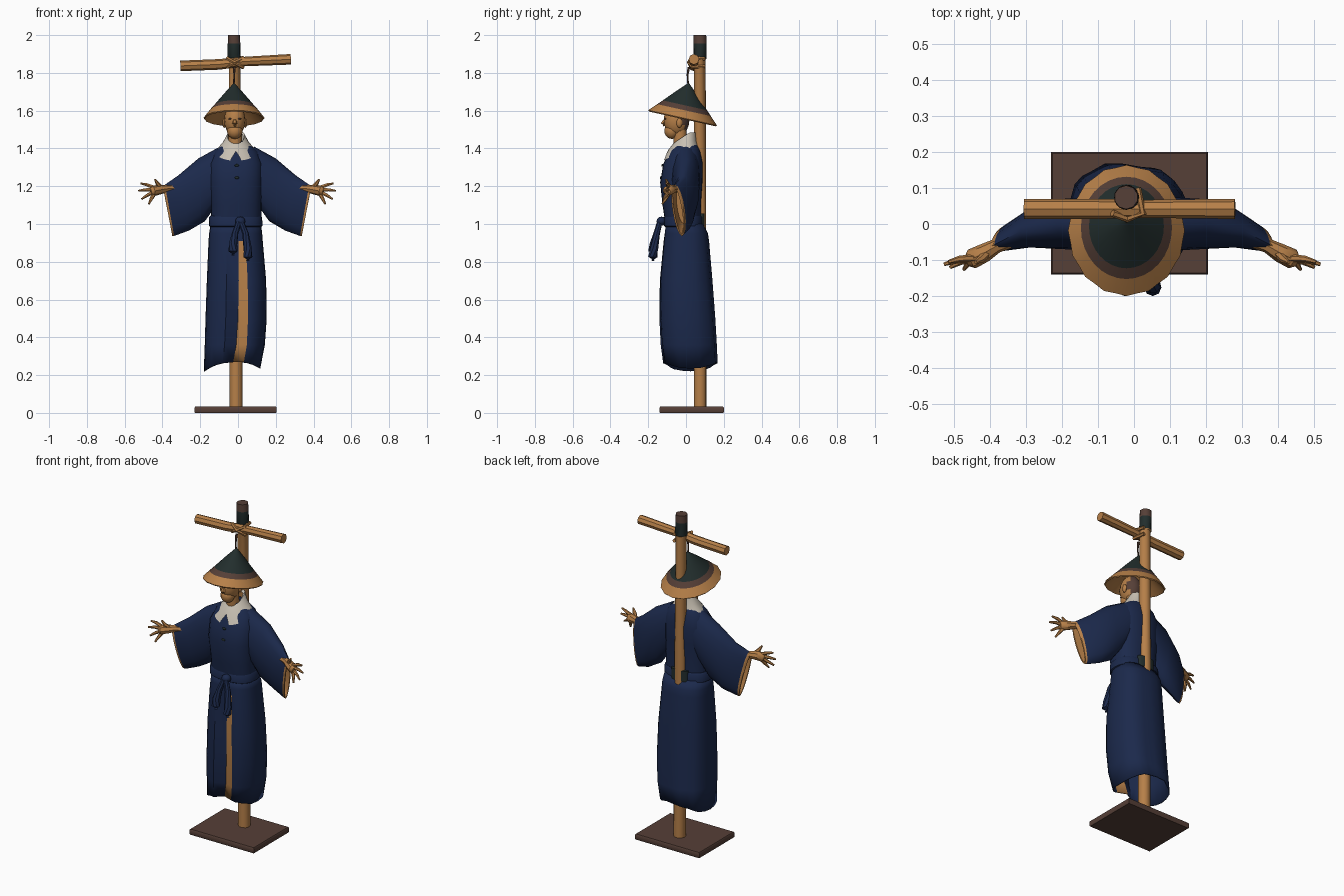
import bpy, bmesh, math
from mathutils import Vector


def material(name, rgb):
    m = bpy.data.materials.new(name)
    m.diffuse_color = (*rgb, 1)
    return m


NAVY = material("navy cloth", (0.011, 0.022, 0.071))
TAN = material("tan wood", (0.47, 0.215, 0.066))
BROWN = material("dark brown", (0.092, 0.05, 0.038))
GREEN = material("blackish green", (0.016, 0.027, 0.026))
WHITE = material("off white", (0.58, 0.53, 0.45))


def finish(name, bm, mats, angle=40):
    bmesh.ops.recalc_face_normals(bm, faces=bm.faces)
    me = bpy.data.meshes.new(name)
    bm.to_mesh(me)
    bm.free()
    for m in mats:
        me.materials.append(m)
    me.shade_smooth()
    me.set_sharp_from_angle(angle=math.radians(angle))
    ob = bpy.data.objects.new(name, me)
    bpy.context.collection.objects.link(ob)
    return ob


def loft(name, rings, mats, rule=None, caps=(True, True), angle=40):
    """Skin closed rings of points; rule(strip, column) picks the material."""
    bm = bmesh.new()
    vs = [[bm.verts.new(p) for p in r] for r in rings]
    n = len(rings[0])
    for s in range(len(vs) - 1):
        for i in range(n):
            j = (i + 1) % n
            f = bm.faces.new((vs[s][i], vs[s][j], vs[s + 1][j], vs[s + 1][i]))
            f.material_index = rule(s, i) if rule else 0
    for use, row, s in ((caps[0], vs[0], 0), (caps[1], vs[-1], len(vs) - 2)):
        if use:
            bm.faces.new(row).material_index = rule(s, 0) if rule else 0
    return finish(name, bm, mats, angle)


def tube(name, pts, radii, mats, sides=8, rule=None):
    pts = [Vector(p) for p in pts]
    rings = []
    for k, p in enumerate(pts):
        d = pts[min(k + 1, len(pts) - 1)] - pts[max(k - 1, 0)]
        q = d.to_track_quat('Z', 'Y')
        rings.append([p + q @ Vector((math.cos(a), math.sin(a), 0)) * radii[k]
                      for a in (2 * math.pi * i / sides for i in range(sides))])
    return loft(name, rings, mats, rule)


def spow(v, e):
    return math.copysign(abs(v) ** e, v)


def section(z, x0, x1, y0, y1, n=24, e=0.8):
    """Rounded box ring, column 0 at the front middle."""
    out = []
    for i in range(n):
        a = 2 * math.pi * i / n - math.pi / 2
        out.append(Vector(((x0 + x1) / 2 + (x1 - x0) / 2 * spow(math.cos(a), e),
                           (y0 + y1) / 2 + (y1 - y0) / 2 * spow(math.sin(a), e), z)))
    return out


def ball(name, c, r, mats, seg=16, rule=None):
    bm = bmesh.new()
    bmesh.ops.create_uvsphere(bm, u_segments=seg, v_segments=seg * 5 // 8, radius=1)
    for v in bm.verts:
        v.co = Vector(c) + Vector(v.co[k] * r[k] for k in range(3))
    if rule:
        for f in bm.faces:
            f.material_index = rule(f.calc_center_median())
    return finish(name, bm, mats, 60)


# Stand: plate, pole with dark tip, crossbar with lashing and hanging cord
loft("base_plate", [[Vector((x, y, z)) for x, y in (
    (-0.23 + b, -0.14 + b), (0.205 - b, -0.14 + b), (0.205 - b, 0.2 - b), (-0.23 + b, 0.2 - b))]
    for z, b in ((0, 0.003), (0.005, 0), (0.028, 0), (0.034, 0.004))], [BROWN])
tube("pole", [(-0.01, 0.075, 0.03), (-0.015, 0.074, 1.0), (-0.018, 0.073, 1.87),
              (-0.02, 0.074, 1.875), (-0.021, 0.074, 1.955), (-0.022, 0.074, 2.0)],
     [0.034, 0.034, 0.031, 0.035, 0.035, 0.033], [TAN, GREEN, BROWN], 10,
     lambda s, i: max(0, min(s - 2, 2)))
tube("crossbar", [(-0.305, 0.042, 1.837), (-0.1, 0.042, 1.845), (0.03, 0.042, 1.86), (0.28, 0.042, 1.872)],
     [0.028, 0.028, 0.025, 0.028], [TAN], 8)
for k, s in enumerate((-1, 1)):
    tube("lashing_%d" % k, [(-0.06, 0.03, 1.855 - 0.025 * s), (-0.018, 0.014, 1.855),
                            (0.025, 0.03, 1.855 + 0.025 * s), (0.01, 0.1, 1.855 + 0.02 * s)],
         [0.01] * 4, [TAN], 6)
tube("hanging_cord", [(-0.02, 0.015, 1.83), (-0.02, 0.008, 1.79), (-0.022, 0.012, 1.735)],
     [0.008, 0.005, 0.005], [BROWN], 6)

# Conical hat, tilted with the front raised: outside then inside
profile = [(0.02, 0.187), (0.33, 0.13), (0.65, 0.068), (0.79, 0.042), (1.0, 0.0),
           (0.97, -0.006), (0.74, 0.028), (0.4, 0.085), (0.05, 0.12)]
hat = []
tilt = math.radians(12.5)
for k, (r, h) in enumerate(profile):
    ring = []
    for i in range(32):
        a = 2 * math.pi * i / 32
        w = r * (1 + (0.012 * (-1) ** i if k in (4, 5) else 0))
        y = 0.184 * w * math.sin(a)
        ring.append(Vector((-0.021 + 0.16 * w * math.cos(a),
                            -0.018 + y * math.cos(tilt) + h * math.sin(tilt) * 0.8,
                            1.562 - y * math.sin(tilt) + h * math.cos(tilt))))
    hat.append(ring)
loft("straw_hat", hat, [GREEN, BROWN, TAN], lambda s, i: [0, 0, 1, 2, 2, 2, 2, 1][s], angle=30)

# Head: skull with brown hair behind, jaw, nose, ears, brows, neck
ball("head", (-0.017, -0.05, 1.55), (0.056, 0.068, 0.085), [TAN, BROWN],
     rule=lambda c: int(c.y > -0.015 and c.z > 1.5))
ball("jaw", (-0.017, -0.075, 1.493), (0.041, 0.04, 0.043), [TAN], 12)
tube("nose", [(-0.017, -0.105, 1.56), (-0.017, -0.122, 1.532), (-0.017, -0.115, 1.52)],
     [0.006, 0.014, 0.008], [TAN], 6)
for k, s in enumerate((-1, 1)):
    ball("ear_%d" % k, (-0.017 + 0.056 * s, -0.035, 1.535), (0.01, 0.016, 0.026), [TAN], 8)
    ball("eye_%d" % k, (-0.017 + 0.024 * s, -0.109, 1.557), (0.011, 0.006, 0.004), [BROWN], 8)
tube("neck", [(-0.015, -0.025, 1.38), (-0.016, -0.035, 1.52)], [0.038, 0.036], [TAN], 10)

# White collar draped from the neck to the shoulders, open in a V
collar = []
for rx, yf, yb, zf, zb in ((0.038, -0.062, 0.038, 1.415, 1.475), (0.046, -0.068, 0.052, 1.425, 1.485),
                           (0.07, -0.092, 0.056, 1.395, 1.44), (0.108, -0.12, 0.066, 1.335, 1.40)):
    ring = section(0, -0.011 - rx, -0.011 + rx, yf, yb, 24, 0.95)
    for i, p in enumerate(ring):
        t = (1 - math.cos(2 * math.pi * i / 24)) / 2
        p.z = zf + (zb - zf) * min(1, t * 1.4)
    if rx == 0.108:
        ring[0].z, ring[0].y = 1.385, -0.098
    collar.append(ring)
loft("white_collar", collar, [WHITE], caps=(False, False))

# Robe upper part and belt
loft("robe_torso", [section(*s) for s in (
    (0.99, -0.145, 0.122, -0.108, 0.082), (1.1, -0.142, 0.125, -0.124, 0.08),
    (1.22, -0.152, 0.13, -0.137, 0.088), (1.32, -0.15, 0.13, -0.12, 0.09),
    (1.385, -0.122, 0.105, -0.085, 0.076), (1.41, -0.095, 0.075, -0.068, 0.064),
    (1.44, -0.05, 0.03, -0.05, 0.045))], [NAVY], angle=60)
loft("belt", [section(z, -0.147 - b, 0.122 + b, -0.11 - b, 0.082 + b) for z, b in (
    (0.985, 0), (0.99, 0.007), (1.035, 0.006), (1.045, -0.002))], [NAVY])

# Robe skirt: left panel tucks back at the front slit, showing the tan lining
rows = [(1.0, -0.145, 0.122, -0.108, 0.092), (0.95, -0.153, 0.128, -0.115, 0.116),
        (0.91, -0.156, 0.131, -0.12, 0.122), (0.7, -0.165, 0.149, -0.14, 0.14),
        (0.5, -0.172, 0.152, -0.142, 0.155), (0.36, -0.176, 0.142, -0.134, 0.163),
        (0.25, -0.181, 0.118, -0.12, 0.167)]
skirt = []
for k, row in enumerate(rows):
    ring = section(*row)
    low = k / 6
    for i, p in enumerate(ring):
        p.y += 0.005 * low * math.sin(i * 2.1)
        if i == 0:
            p.y += 0.03 * min(1, low * 1.6)
            p.x += 0.018 - 0.012 * low
        if i == 1:
            p.x += 0.012 * low
        if k == 6:
            p.z += 0.05 * (p.x + 0.03) - 0.02 * math.cos(math.pi * (i / 6 + 1)) - 0.002
    skirt.append(ring)
sk = loft("robe_skirt", skirt, [NAVY, TAN], lambda s, i: int(i == 0 and s >= 2),
          caps=(False, False), angle=35)
sk.modifiers.new("cloth thickness", 'SOLIDIFY').thickness = 0.006

# Belt bow, chest fasteners, dark patch where the pole enters the robe
ball("bow_knot", (0.012, -0.13, 1.015), (0.028, 0.026, 0.024), [NAVY], 10)
for k, (x, z) in enumerate(((-0.026, 0.835), (0.052, 0.805))):
    tube("bow_tail_%d" % k, [(0.01, -0.135, 1.025), (0.01 + (x - 0.01) * 0.7, -0.155, 0.95),
                             (x, -0.17, z + 0.06), (x, -0.176, z + 0.02), (x, -0.174, z)],
         [0.014, 0.017, 0.023, 0.024, 0.01], [NAVY], 8)
for k, (y, z) in enumerate(((-0.124, 1.31), (-0.133, 1.245))):
    ball("fastener_%d" % k, (-0.006, y, z), (0.012, 0.006, 0.007), [GREEN], 8)
loft("back_patch", [section(z, -0.07, 0.04, 0.06, 0.1, 16) for z in (0.99, 1.055)], [GREEN])

# Arms, mirrored: hanging sleeves with tan lining, forearms, hands
CX = -0.005
#          top x, y, z          bottom x, y, z       half width
sleeve = [(0.085, 0.0, 1.41, 0.09, 0.0, 1.12, 0.075),
          (0.2, 0.0, 1.347, 0.165, 0.0, 1.015, 0.07),
          (0.305, -0.02, 1.258, 0.25, 0.0, 0.965, 0.055),
          (0.377, -0.057, 1.208, 0.328, -0.02, 0.937, 0.033),
          (0.388, -0.062, 1.203, 0.338, -0.022, 0.937, 0.029),
          (0.388, -0.062, 1.197, 0.339, -0.022, 0.945, 0.021),
          (0.3, -0.03, 1.22, 0.27, -0.01, 1.0, 0.03)]
tips = [(0.505, -0.105, 1.215), (0.517, -0.112, 1.176), (0.5, -0.12, 1.132), (0.462, -0.126, 1.106)]
for side, s in (("left", -1), ("right", 1)):
    def m(x, y, z):
        return Vector((CX + s * (x - CX), y, z))
    rings = []
    for x0, y0, z0, x1, y1, z1, w in sleeve:
        a, b = m(x0, y0, z0), m(x1, y1, z1)
        rings.append([(a + b) / 2 + (a - b) / 2 * math.cos(t) + Vector((0, w * math.sin(t), 0))
                      for t in (2 * math.pi * i / 16 for i in range(16))])
    loft(side + "_sleeve", rings, [NAVY, TAN], lambda k, i: int(k >= 3), angle=50)
    tube(side + "_forearm", [m(0.27, -0.02, 1.19), m(0.37, -0.06, 1.187), m(0.405, -0.08, 1.182),
                             m(0.44, -0.097, 1.175), m(0.452, -0.1, 1.172)],
         [0.024, 0.02, 0.026, 0.028, 0.018], [TAN], 8)
    for k, t in enumerate(tips):
        base = m(0.435, -0.095, 1.193 - 0.012 * k)
        tip = m(*t)
        tube("%s_finger_%d" % (side, k), [base, base.lerp(tip, 0.55) + Vector((0, 0.004, 0.003)), tip],
             [0.011, 0.009, 0.005], [TAN], 6)
    tube(side + "_thumb", [m(0.395, -0.078, 1.19), m(0.415, -0.098, 1.212), m(0.43, -0.106, 1.237)],
         [0.012, 0.011, 0.005], [TAN], 6)
